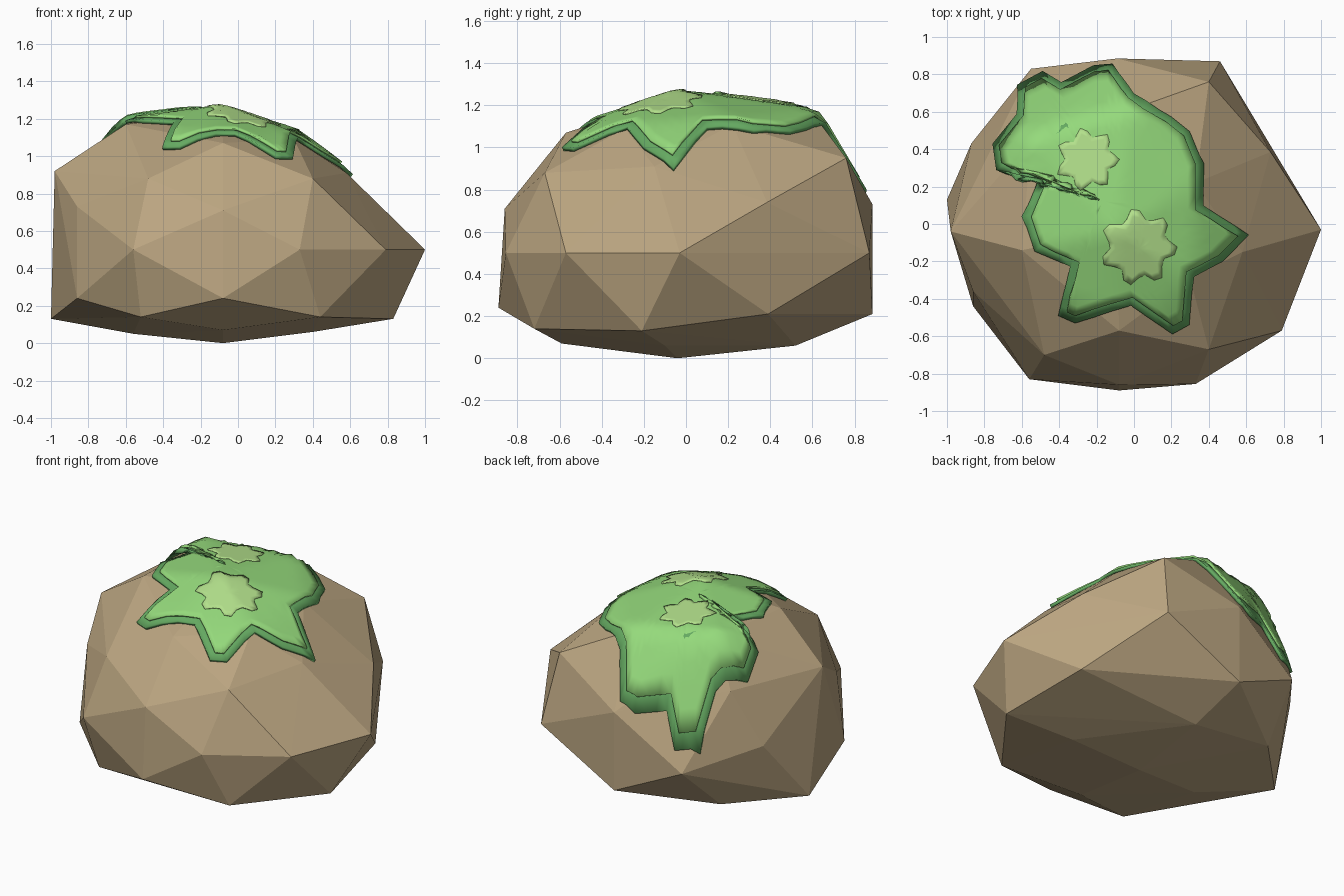
import bpy, bmesh, math
from mathutils import Vector
from mathutils.bvhtree import BVHTree

if "Cube" in bpy.data.objects:
    bpy.data.objects.remove(bpy.data.objects["Cube"])


def material(name, rgb):
    m = bpy.data.materials.new(name)
    m.diffuse_color = (*rgb, 1)
    m.use_nodes = True
    m.node_tree.nodes["Principled BSDF"].inputs["Base Color"].default_value = m.diffuse_color
    return m


def finish(bm, name, mat):
    me = bpy.data.meshes.new(name)
    bm.to_mesh(me)
    ob = bpy.data.objects.new(name, me)
    bpy.context.collection.objects.link(ob)
    me.materials.append(mat)
    return ob


# Boulder: a faceted hull through the corner points, bottom to top
CORNERS = [
    (-.08, -.04, 0), (-.56, -.1, .05), (.40, -.1, .06), (-.08, -.59, .07), (-.05, .52, .06),
    (-.52, -.72, .14), (.44, -.72, .14), (.83, -.21, .13), (-1, .13, .13), (-.62, .52, .12),
    (-.08, -.89, .24), (-.86, -.44, .24), (.74, .39, .21), (-.09, .885, .21),
    (1, -.03, .5), (.79, -.57, .5), (.33, -.855, .5), (-.56, -.83, .5), (.46, .87, .5),
    (-.55, .83, .42), (-.87, .43, .54), (-.08, -.86, .71), (-.09, .885, .73),
    (-.86, -.36, .73), (.73, .385, .74), (-.98, -.04, .92), (.40, -.67, .88), (-.48, -.70, .88),
    (-.70, .53, .9), (.40, .76, .95), (.58, -.15, .91), (-.08, -.57, 1.07), (.30, -.29, 1.09),
    (-.6, -.14, 1.17), (.33, .22, 1.11), (-.02, .61, 1.15), (-.55, .45, 1.19), (-.09, -.04, 1.24),
]
rock = bmesh.new()
for c in CORNERS:
    rock.verts.new(c)
hull = bmesh.ops.convex_hull(rock, input=rock.verts[:])
loose = [g for g in hull["geom_interior"] if isinstance(g, bmesh.types.BMVert)]
bmesh.ops.delete(rock, geom=loose, context='VERTS')
bmesh.ops.recalc_face_normals(rock, faces=rock.faces[:])
finish(rock, "boulder", material("stone", (.50, .38, .22)))
tree = BVHTree.FromBMesh(rock)


def drape(name, center, outline, lift, thick, mat, rings=12, split=3):
    """Lay a star-shaped outline over the boulder as a thin sheet."""
    c = Vector(center)
    edge = []
    for i, p in enumerate(outline):
        a, b = Vector(p), Vector(outline[(i + 1) % len(outline)])
        edge += [a.lerp(b, k / split) for k in range(split)]
    bm = bmesh.new()

    def put(p):
        hit, normal, _, _ = tree.ray_cast(Vector((p.x, p.y, 3)), Vector((0, 0, -1)))
        if hit is None:
            hit, normal, _, _ = tree.find_nearest(Vector((p.x, p.y, .9)))
        return bm.verts.new(hit + normal * lift)

    hub = put(c)
    grid = [[put(c.lerp(p, r / rings)) for p in edge] for r in range(1, rings + 1)]
    n = len(edge)
    for j in range(n):
        k = (j + 1) % n
        bm.faces.new((hub, grid[0][j], grid[0][k]))
        for r in range(rings - 1):
            bm.faces.new((grid[r][j], grid[r + 1][j], grid[r + 1][k], grid[r][k]))
    bmesh.ops.recalc_face_normals(bm, faces=bm.faces[:])
    if sum(f.normal.z for f in bm.faces) < 0:
        bmesh.ops.reverse_faces(bm, faces=bm.faces[:])
    for f in bm.faces:
        f.smooth = True
    ob = finish(bm, name, mat)
    sheet = ob.modifiers.new("thickness", 'SOLIDIFY')
    sheet.thickness = thick
    sheet.offset = -1
    return ob


def inset(pts, d):
    """Move a counter-clockwise outline inwards."""
    out = []
    for i, p in enumerate(pts):
        a, b, p = Vector(pts[i - 1]), Vector(pts[(i + 1) % len(pts)]), Vector(p)
        u, v = (p - a).normalized(), (b - p).normalized()
        n1, n2 = Vector((-u.y, u.x)), Vector((-v.y, v.x))
        m = (n1 + n2).normalized()
        out.append(p + m * d / max(m.dot(n1), .6))
    return out


# Moss cap: dark rim below, bright sheet above
EDGE = [(.60, -.06), (.36, .10), (.36, .32), (.29, .49), (.19, .57), (0, .68), (-.11, .84),
        (-.21, .83), (-.38, .74), (-.48, .80), (-.61, .73), (-.62, .57), (-.74, .42),
        (-.72, .28), (-.51, .23), (-.59, .04), (-.53, -.14), (-.34, -.22), (-.40, -.48),
        (-.31, -.52), (-.02, -.43), (.20, -.58), (.29, -.53), (.31, -.28), (.46, -.20)]
middle = (-.17, .12)
drape("moss_rim", middle, EDGE, .022, .02, material("dark_moss", (.13, .40, .12)))
drape("moss_cap", middle, inset(EDGE, .042), .034, .012, material("moss", (.30, .70, .20)))

# Light tufts: small lobed patches on the cap
light = material("light_moss", (.45, .75, .26))
for i, (x, y, size, turn) in enumerate([(-.25, .34, .165, .2), (.02, -.12, .195, .55)]):
    lobes = []
    for k in range(28):
        t = math.tau * k / 28
        r = size * (.88 + .16 * math.cos(7 * t + turn))
        lobes.append((x + r * math.cos(t), y + r * math.sin(t)))
    drape(f"moss_tuft_{i + 1}", (x, y), lobes, .040, .008, light, rings=5, split=1)
rock.free()
